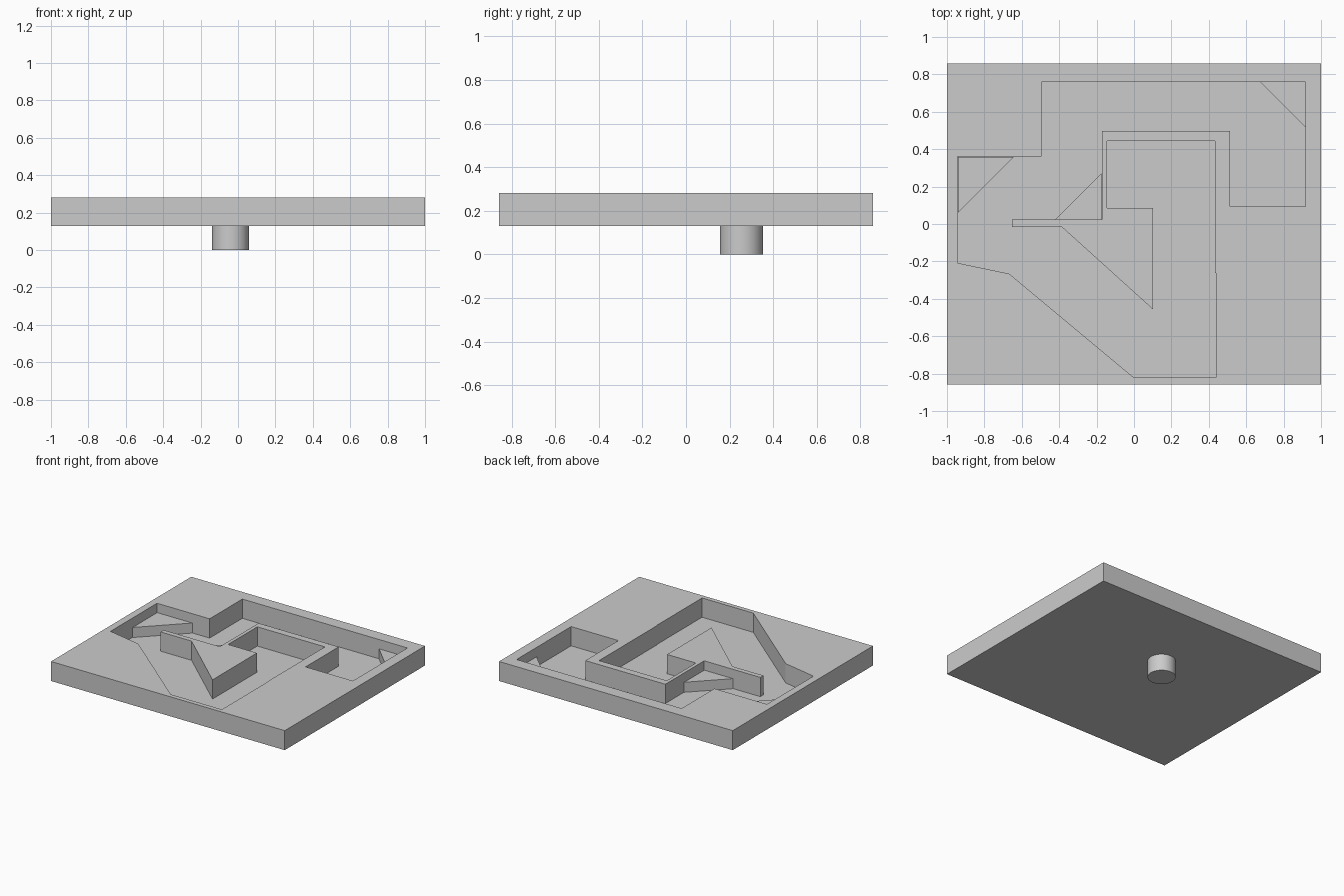
import bpy, bmesh

if "Cube" in bpy.data.objects:
    bpy.data.objects.remove(bpy.data.objects["Cube"])

Z0, Z1 = 0.13, 0.281      # underside and top of the slab
FLOOR = Z0 + 0.002        # very thin channel floor


def prism(name, pts, z0, z1):
    """Extrude a closed xy outline between two heights."""
    bm = bmesh.new()
    face = bm.faces.new([bm.verts.new((x, y, z0)) for x, y in pts])
    ext = bmesh.ops.extrude_face_region(bm, geom=[face])
    verts = [g for g in ext["geom"] if isinstance(g, bmesh.types.BMVert)]
    bmesh.ops.translate(bm, verts=verts, vec=(0, 0, z1 - z0))
    bmesh.ops.recalc_face_normals(bm, faces=bm.faces)
    me = bpy.data.meshes.new(name)
    bm.to_mesh(me)
    bm.free()
    ob = bpy.data.objects.new(name, me)
    bpy.context.collection.objects.link(ob)
    return ob


# Slab
slab = prism("slab", [(-1, -.857), (1, -.857), (1, .857), (-1, .857)], Z0, Z1)

# Winding channel cut into the slab
channel = [(-.945, .36), (-.495, .36), (-.495, .76), (.918, .76), (.918, .093),
           (.513, .093), (.513, .498), (-.172, .498), (-.172, .023), (-.652, .023),
           (-.652, -.015), (-.387, -.015), (.102, -.457), (.102, .086),
           (-.145, .086), (-.145, .443), (.434, .443), (.434, -.262),
           (.438, -.262), (.438, -.822), (0, -.822), (-.667, -.266), (-.945, -.208)]
cutter = prism("channel_cutter", channel, FLOOR, Z1 + 0.1)
mod = slab.modifiers.new("channel", "BOOLEAN")
mod.operation, mod.solver, mod.object = "DIFFERENCE", "EXACT", cutter

# Apply the cut and remove the cutter
bpy.context.view_layer.objects.active = slab
bpy.ops.object.modifier_apply(modifier=mod.name)
bpy.data.objects.remove(cutter)

# Low corner deflectors: corner point, leg length along x and y
deflectors = [(-.942, .358, .30, -.30), (.916, .758, -.24, -.24), (-.174, .025, -.245, .245)]
for i, (x, y, dx, dy) in enumerate(deflectors):
    prism(f"corner_deflector_{i + 1}", [(x, y), (x + dx, y), (x, y + dy)], FLOOR, 0.21)

# Peg underneath
bpy.ops.mesh.primitive_cylinder_add(vertices=32, radius=0.099, depth=Z0,
                                    location=(-.04, .255, Z0 / 2))
peg = bpy.context.object
peg.name = "peg"
bpy.ops.object.shade_smooth_by_angle()
